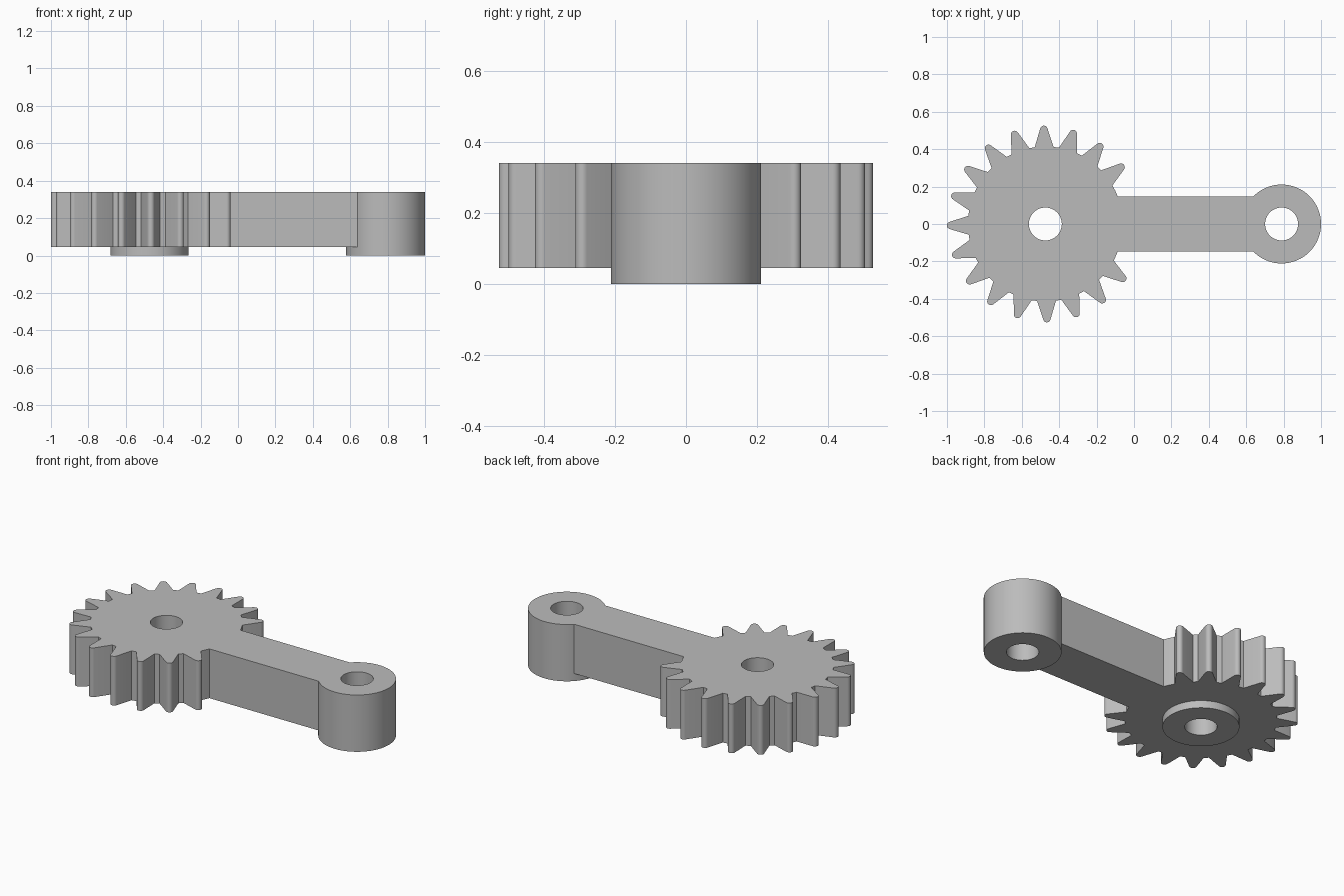
import bpy, bmesh, math

if "Cube" in bpy.data.objects:
    bpy.data.objects.remove(bpy.data.objects["Cube"])

GEAR_X, EYE_X = -0.474, 0.789          # bore centres
Z0, Z1 = 0.045, 0.34                   # underside and top of the plate
ROOT, TIP_R, TIP_C = 0.414, 0.02, 0.506
ARM = 0.147                            # half width of the arm
BOSS, BORE = 0.211, 0.088
STEP = math.radians(18)


def prism(name, outline, z0, z1):
    """Extrude a flat outline between two heights."""
    bm = bmesh.new()
    base = bm.faces.new([bm.verts.new((x, y, z0)) for x, y in outline])
    top = bmesh.ops.extrude_face_region(bm, geom=[base])["geom"]
    bmesh.ops.translate(bm, vec=(0, 0, z1 - z0),
                        verts=[g for g in top if isinstance(g, bmesh.types.BMVert)])
    bmesh.ops.recalc_face_normals(bm, faces=bm.faces)
    mesh = bpy.data.meshes.new(name)
    bm.to_mesh(mesh)
    bm.free()
    ob = bpy.data.objects.new(name, mesh)
    bpy.context.collection.objects.link(ob)
    return ob


def disc(x, r, n=64):
    return [(x + r * math.cos(2 * math.pi * i / n), r * math.sin(2 * math.pi * i / n))
            for i in range(n)]


def tooth(angle):
    """Tapered tooth with a rounded tip, turned about the gear centre."""
    half = math.radians(7)
    pts = [(ROOT * math.cos(half), -ROOT * math.sin(half))]
    for i in range(9):
        a = math.radians(-73 + 146 * i / 8)
        pts.append((TIP_C + TIP_R * math.cos(a), TIP_R * math.sin(a)))
    pts.append((pts[0][0], -pts[0][1]))
    c, s = math.cos(angle), math.sin(angle)
    return [(GEAR_X + x * c - y * s, x * s + y * c) for x, y in pts]


def root_point(angle):
    return (GEAR_X + ROOT * math.cos(angle), ROOT * math.sin(angle))


# Gear and arm in one outline; three teeth make way for the arm
join = math.asin(ARM / ROOT)
outline = [(EYE_X, -ARM), (EYE_X, ARM), root_point(join), root_point(math.radians(25))]
for k in range(2, 19):
    outline += tooth(math.radians(0.9) + k * STEP)
outline += [root_point(-math.radians(25)), root_point(-join)]
crank = prism("gear_crank", outline, Z0, Z1)

# Bosses are fused on, bores are cut through
tools = [
    ("UNION", prism("eye_boss", disc(EYE_X, BOSS), 0, Z1)),
    ("UNION", prism("hub_boss", disc(GEAR_X, BOSS - 0.002), 0, 0.2)),
    ("DIFFERENCE", prism("eye_bore", disc(EYE_X, BORE, 48), -0.1, 0.5)),
    ("DIFFERENCE", prism("gear_bore", disc(GEAR_X, BORE, 48), -0.1, 0.5)),
]
bpy.context.view_layer.objects.active = crank
crank.select_set(True)
for operation, tool in tools:
    mod = crank.modifiers.new(tool.name, "BOOLEAN")
    mod.operation, mod.object, mod.solver = operation, tool, "EXACT"
    bpy.ops.object.modifier_apply(modifier=mod.name)
    bpy.data.objects.remove(tool)

# Finish
grey = bpy.data.materials.new("plain grey")
grey.diffuse_color = (0.5, 0.5, 0.5, 1)
grey.use_nodes = True
grey.node_tree.nodes["Principled BSDF"].inputs["Base Color"].default_value = grey.diffuse_color
crank.data.materials.clear()
crank.data.materials.append(grey)
bpy.ops.object.shade_smooth_by_angle(angle=math.radians(30))
